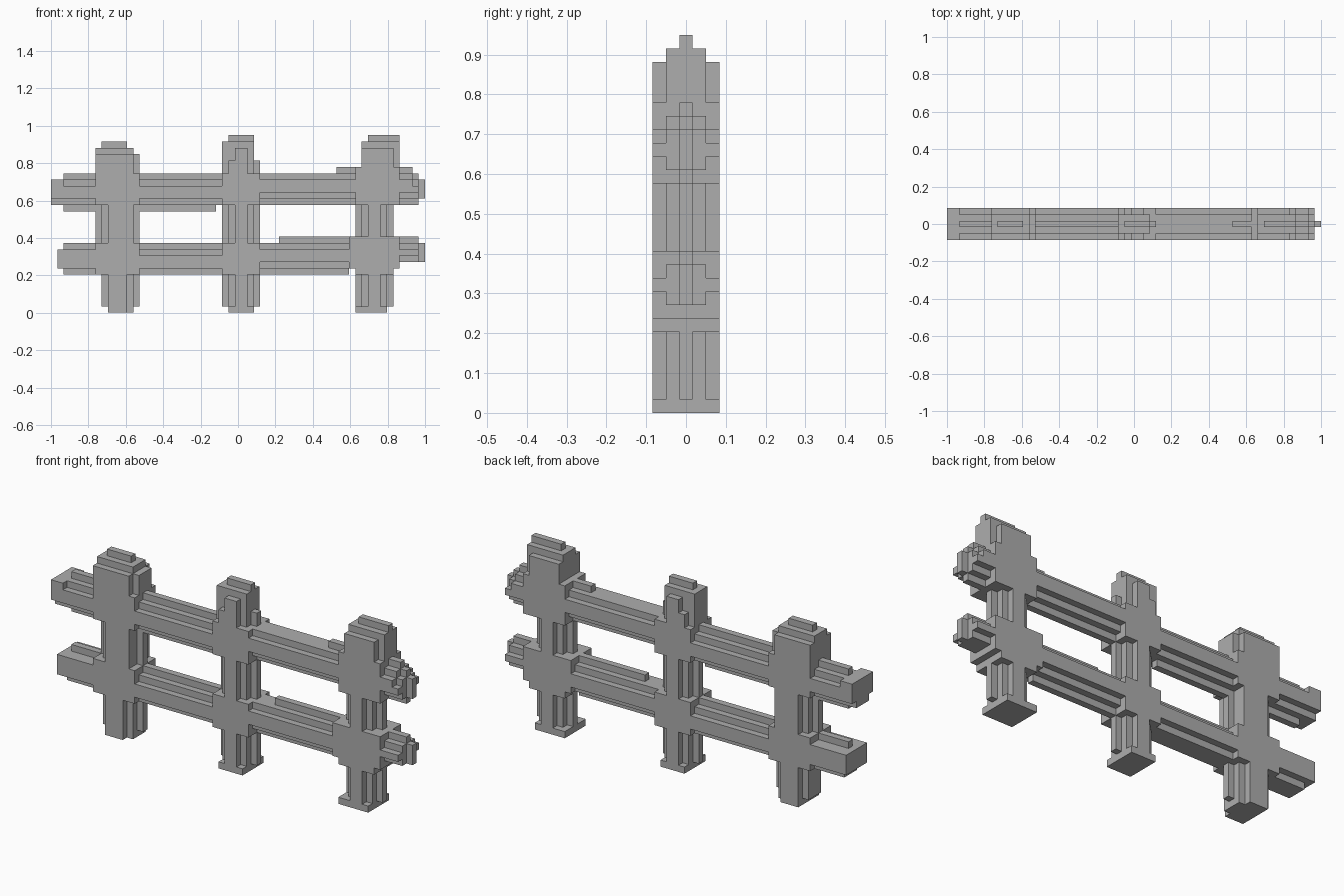
import bpy
import bmesh
from mathutils import Vector

default_cube = bpy.data.objects.get("Cube")
if default_cube:
    bpy.data.objects.remove(default_cube, do_unlink=True)

LENGTH = 59              # fence length in grid cells
SIZE = 2 / LENGTH        # edge of one cell
FULL = 2                 # outermost layer, counted from the middle one

stone = bpy.data.materials.new("stone_grey")
stone.use_nodes = True
grey = (0.42, 0.42, 0.42, 1)
stone.diffuse_color = grey
stone.node_tree.nodes["Principled BSDF"].inputs["Base Color"].default_value = grey


def block(part, columns, rows, depth=FULL, inner=0):
    """Fill a box in the layers between inner and depth on both sides."""
    for layer in range(-depth, depth + 1):
        if abs(layer) >= inner:
            for column in range(*columns):
                for row in range(*rows):
                    part.add((column, layer, row))


def post(part, rows, *spans):
    """Upright bar: one column span per layer, from the middle outwards."""
    for layer, columns in enumerate(spans):
        block(part, columns, rows, layer, layer)


def rail(part, columns, *spans):
    """Lying bar: one row span per layer, from the middle outwards."""
    for layer, rows in enumerate(spans):
        block(part, columns, rows, layer, layer)


def build(name, cells, solid):
    """Skin the cells of a part, leaving out faces buried in the fence."""
    bm = bmesh.new()
    corners = {}

    def corner(point):
        key = tuple(round(value * FULL) for value in point)
        if key not in corners:
            corners[key] = bm.verts.new(
                ((point.x - LENGTH / 2) * SIZE, point.y * SIZE, point.z * SIZE))
        return corners[key]

    for cell in sorted(cells):
        middle = Vector(cell) + Vector((0.5, 0, 0.5))
        for axis in range(3):
            for sign in (-1, 1):
                side = Vector((0, 0, 0))
                side[axis] = sign
                if tuple(int(v) for v in Vector(cell) + side) in solid:
                    continue
                u = Vector((0, 0, 0))
                u[(axis + 1) % 3] = 0.5
                v = side.cross(u)
                face = middle + side / 2
                bm.faces.new([corner(face + offset)
                              for offset in (-u - v, u - v, u + v, v - u)])
    bmesh.ops.dissolve_limit(bm, angle_limit=0.01,
                             verts=bm.verts[:], edges=bm.edges[:])
    mesh = bpy.data.meshes.new(name)
    bm.to_mesh(mesh)
    bm.free()
    mesh.materials.append(stone)
    bpy.context.collection.objects.link(bpy.data.objects.new(name, mesh))


right_post, middle_post, left_post = set(), set(), set()
lower_rail, upper_rail = set(), set()

# Post on the model's right: foot, shafts, crossings, stepped cap
block(right_post, (9, 13), (0, 1), 1)
block(right_post, (9, 12), (0, 1))
post(right_post, (1, 6), (8, 14), (8, 13), (9, 12))
block(right_post, (7, 14), (6, 11))
post(right_post, (11, 17), (7, 14), (8, 13), (9, 13))
block(right_post, (7, 14), (17, 22))
post(right_post, (22, 25), (7, 14), (7, 14), (7, 13))
block(right_post, (7, 13), (25, 26), 1)
block(right_post, (8, 12), (26, 27), 0)

# Middle post
block(middle_post, (28, 32), (0, 1))
post(middle_post, (1, 6), (27, 33), (28, 32), (29, 31))
block(middle_post, (27, 33), (6, 11))
post(middle_post, (11, 17), (27, 33), (28, 32), (29, 31))
block(middle_post, (27, 33), (17, 22))
post(middle_post, (22, 24), (27, 33), (27, 32), (28, 31))
post(middle_post, (24, 26), (27, 32), (27, 32), (29, 31))
block(middle_post, (27, 32), (26, 27), 1)
block(middle_post, (28, 32), (27, 28), 0)

# Post on the model's left
block(left_post, (48, 53), (0, 1))
post(left_post, (1, 6), (48, 54), (49, 53), (50, 52))
block(left_post, (48, 54), (6, 7))
block(left_post, (47, 55), (7, 12))
post(left_post, (12, 17), (48, 54), (49, 53), (50, 52))
block(left_post, (48, 55), (17, 23))
post(left_post, (23, 26), (49, 55), (49, 55), (49, 54))
block(left_post, (49, 55), (26, 27), 1)
block(left_post, (50, 55), (27, 28), 0)

# Lower rail, with a raised run between the middle and left posts
block(lower_rail, (1, 2), (7, 10))
rail(lower_rail, (2, 7), (6, 11), (6, 10), (7, 10))
rail(lower_rail, (14, 27), (6, 11), (6, 10), (7, 9))
rail(lower_rail, (33, 36), (6, 11), (7, 11), (8, 10))
rail(lower_rail, (36, 47), (6, 12), (7, 11), (8, 10))
rail(lower_rail, (55, 58), (8, 12), (8, 11), (9, 10))
block(lower_rail, (58, 59), (8, 11), 0)

# Upper rail, with a blunt end and a stepped end
block(upper_rail, (0, 2), (18, 21))
block(upper_rail, (0, 2), (17, 21), 1)
rail(upper_rail, (2, 7), (16, 22), (17, 21), (18, 20))
rail(upper_rail, (14, 26), (16, 22), (17, 21), (18, 20))
rail(upper_rail, (26, 27), (17, 22), (17, 21), (18, 20))
rail(upper_rail, (33, 45), (17, 22), (18, 22), (19, 21))
rail(upper_rail, (45, 48), (17, 23), (18, 22), (19, 21))
rail(upper_rail, (55, 57), (17, 23), (18, 22), (19, 21))
rail(upper_rail, (57, 58), (17, 22), (18, 21), (19, 20))
block(upper_rail, (58, 59), (18, 21), 0)

parts = {
    "right_post": right_post,
    "middle_post": middle_post,
    "left_post": left_post,
    "lower_rail": lower_rail,
    "upper_rail": upper_rail,
}
fence = set().union(*parts.values())
for part_name, part_cells in parts.items():
    build(part_name, part_cells, fence)
